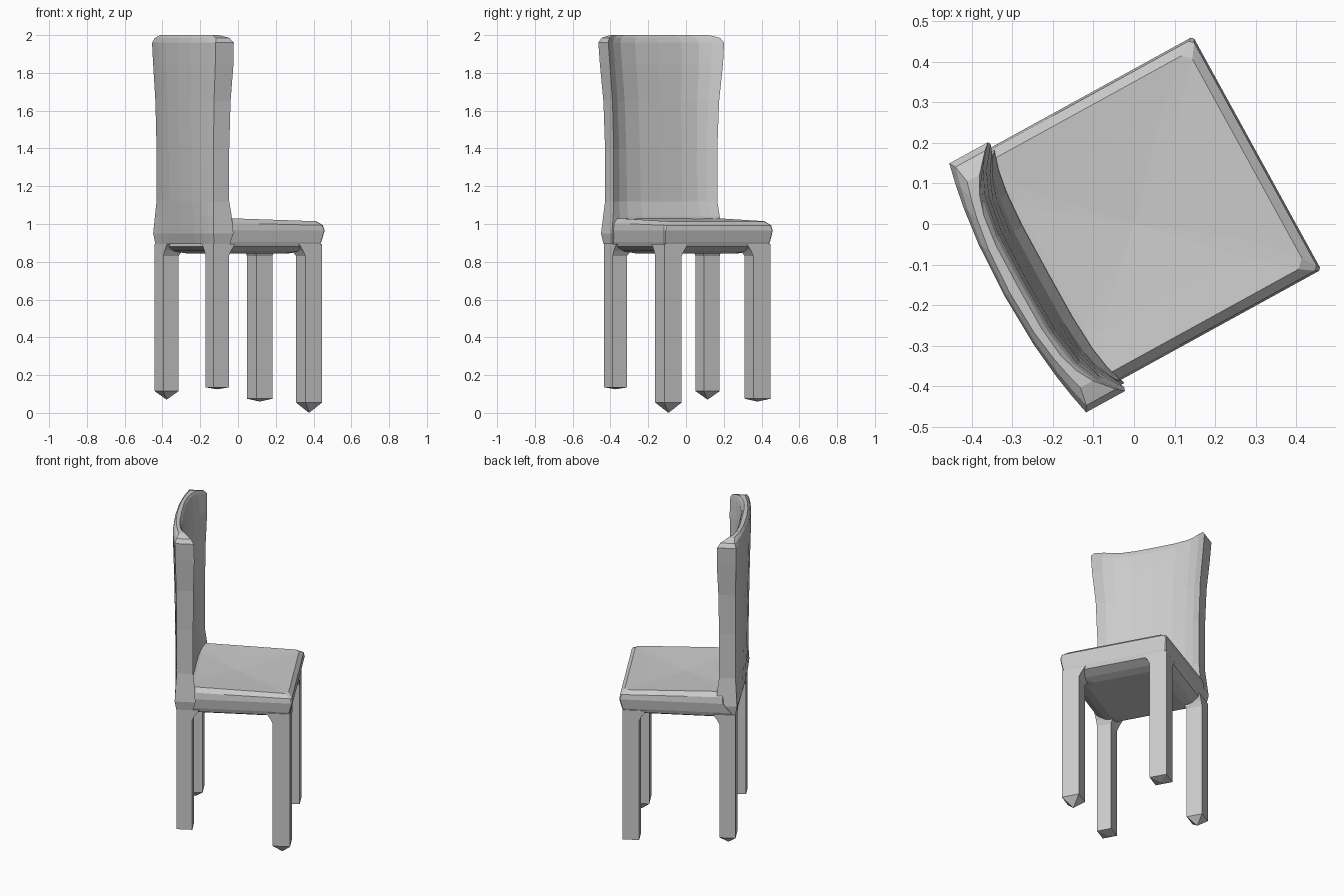
import bpy, bmesh, math

if "Cube" in bpy.data.objects:
    bpy.data.objects.remove(bpy.data.objects["Cube"], do_unlink=True)

grey = bpy.data.materials.new("plain grey")
grey.use_nodes = True
grey.diffuse_color = (0.6, 0.6, 0.6, 1)
bsdf = grey.node_tree.nodes["Principled BSDF"]
bsdf.inputs["Base Color"].default_value = (0.6, 0.6, 0.6, 1)
bsdf.inputs["Roughness"].default_value = 0.8

TURN = math.radians(28.8)  # the chair stands turned; local +x is its facing side


def loft(name, rings, first=None, last=None):
    """Skin a stack of equal point rings, closing each end flat or on a tip point."""
    bm = bmesh.new()
    rows = [[bm.verts.new(p) for p in ring] for ring in rings]
    n = len(rows[0])
    for a, b in zip(rows, rows[1:]):
        for i in range(n):
            j = (i + 1) % n
            bm.faces.new((a[i], a[j], b[j], b[i]))
    for row, tip in ((rows[0], first), (rows[-1], last)):
        if tip:
            t = bm.verts.new(tip)
            for i in range(n):
                bm.faces.new((row[i], row[(i + 1) % n], t))
        else:
            bm.faces.new(row)
    bmesh.ops.recalc_face_normals(bm, faces=bm.faces)
    mesh = bpy.data.meshes.new(name)
    bm.to_mesh(mesh)
    bm.free()
    mesh.materials.append(grey)
    obj = bpy.data.objects.new(name, mesh)
    obj.rotation_euler.z = TURN
    bpy.context.collection.objects.link(obj)


def rectangle(x0, x1, y0, y1, z):
    return [(x0, y0, z), (x1, y0, z), (x1, y1, z), (x0, y1, z)]


# Legs: square posts with blunt pointed feet and a flare under the seat
def leg(name, x0, x1, y0, y1, foot, tip):
    front, left = x0 > 0, y0 > 0
    rings = []
    for z, flare in ((foot, 0), (0.83, 0), (0.86, 0.015), (0.895, 0.04)):
        rings.append(rectangle(x0 - flare * front, x1 + flare * (not front),
                               y0 - flare * left, y1 + flare * (not left), z))
    loft(name, rings, first=((x0 + x1) / 2, (y0 + y1) / 2, tip))


leg("front_right_leg", 0.235, 0.335, -0.315, -0.21, 0.055, 0.0)
leg("front_left_leg", 0.235, 0.332, 0.225, 0.328, 0.075, 0.06)
leg("back_right_leg", -0.322, -0.23, -0.317, -0.23, 0.135, 0.125)
leg("back_left_leg", -0.322, -0.23, 0.235, 0.33, 0.115, 0.07)


# Seat: softly rounded slab with a shallow dish and a sagging underside
def seat_ring(z, x0, x1, half, chamfer, tilt=0.0):
    corners = [(x0, -half), (x1, -half), (x1, half), (x0, half)]
    ring = []
    for i, (ax, ay) in enumerate(corners):
        bx, by = corners[(i + 1) % 4]
        length = math.hypot(bx - ax, by - ay)
        for t in (chamfer / length, 0.35, 0.65, 1 - chamfer / length):
            x, y = ax + (bx - ax) * t, ay + (by - ay) * t
            ring.append((x, y + 0.007, z - tilt * x))
    return ring


loft("seat", [
    seat_ring(0.845, -0.22, 0.22, 0.22, 0.05),
    seat_ring(0.858, -0.27, 0.27, 0.27, 0.03),
    seat_ring(0.880, -0.305, 0.325, 0.312, 0.008),
    seat_ring(0.905, -0.300, 0.335, 0.320, 0.006),
    seat_ring(0.965, -0.255, 0.350, 0.328, 0.006),
    seat_ring(1.000, -0.255, 0.345, 0.323, 0.010, 0.02),
    seat_ring(1.024, -0.255, 0.322, 0.300, 0.020, 0.03),
    seat_ring(1.018, -0.230, 0.220, 0.200, 0.030, 0.03),
], last=(0, 0, 1.008))


# Backrest: tall panel bowed backwards between two thick, flaring edges
def back_ring(z, half, front_mid, back_mid, front_edge, back_edge):
    stations = (-1, -0.85, -0.68, -0.4, 0, 0.4, 0.68, 0.85, 1)
    ring = []
    for s in stations:
        bow = 1 - abs(s) ** 2.2
        ring.append((back_edge + (back_mid - back_edge) * bow, s * half, z))
    for s in reversed(stations):
        bow = 1 - abs(s) ** 4
        ring.append((front_edge + (front_mid - front_edge) * bow, s * half, z))
    return ring


loft("backrest", [
    back_ring(0.895, 0.322, -0.25, -0.325, -0.225, -0.322),
    back_ring(0.95, 0.332, -0.235, -0.340, -0.210, -0.33),
    back_ring(1.04, 0.322, -0.245, -0.345, -0.215, -0.325),
    back_ring(1.12, 0.313, -0.270, -0.350, -0.225, -0.32),
    back_ring(1.40, 0.313, -0.280, -0.355, -0.225, -0.32),
    back_ring(1.65, 0.322, -0.290, -0.360, -0.222, -0.322),
    back_ring(1.85, 0.342, -0.298, -0.365, -0.215, -0.325),
    back_ring(1.96, 0.350, -0.307, -0.365, -0.218, -0.327),
    back_ring(1.985, 0.335, -0.315, -0.360, -0.235, -0.318),
    back_ring(2.0, 0.290, -0.325, -0.350, -0.275, -0.310),
])
